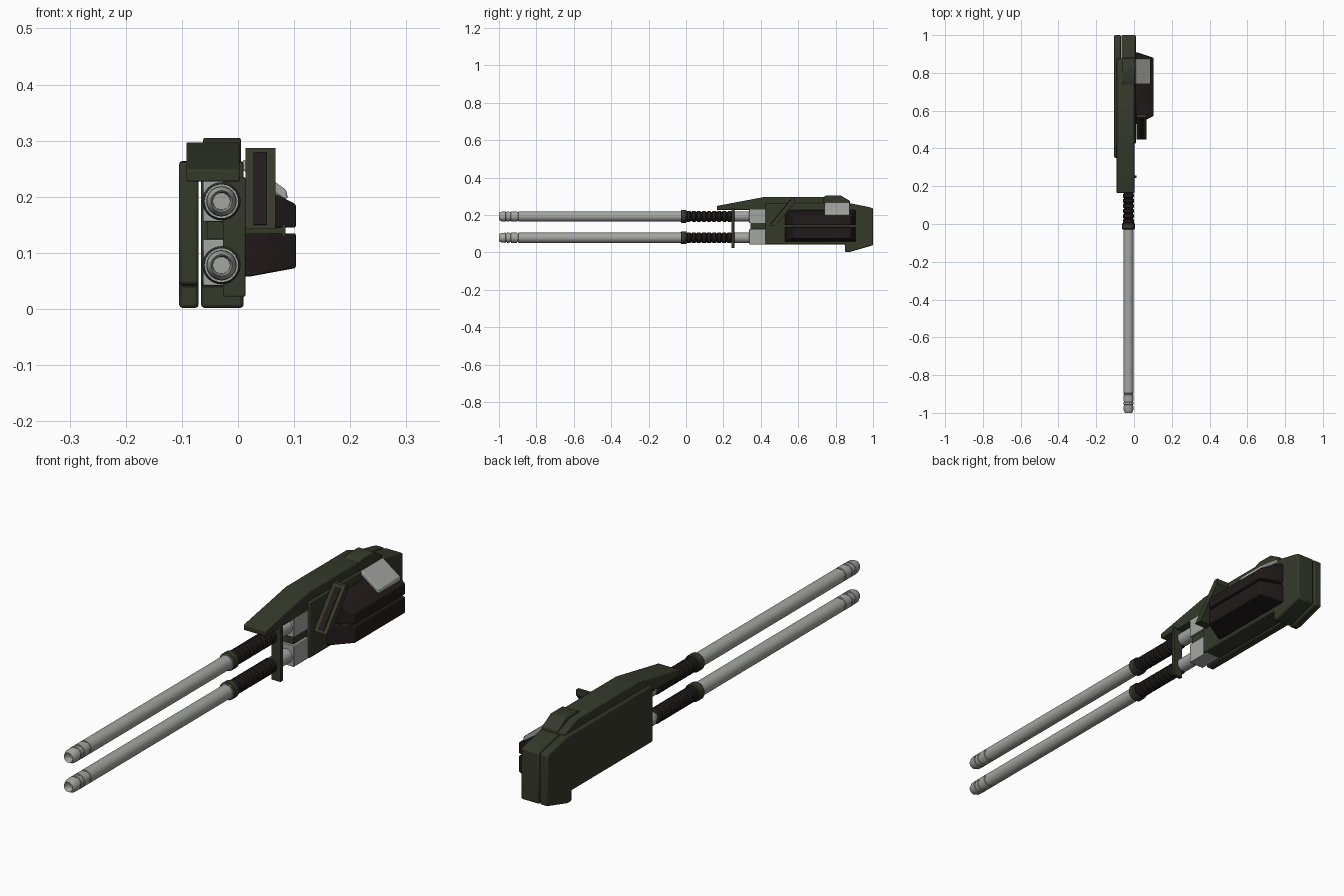
import bpy, bmesh, math
from mathutils import Vector

if "Cube" in bpy.data.objects:
    bpy.data.objects.remove(bpy.data.objects["Cube"])


def material(name, rgb):
    m = bpy.data.materials.new(name)
    m.diffuse_color = (*rgb, 1)
    m.use_nodes = True
    m.node_tree.nodes["Principled BSDF"].inputs["Base Color"].default_value = m.diffuse_color
    return m


GREEN = material("olive_paint", (0.036, 0.041, 0.023))
DARK = material("dark_brown", (0.016, 0.011, 0.011))
STEEL = material("steel", (0.37, 0.38, 0.36))


def finish(bm, name, mat, bevel=0.0, segments=2):
    bmesh.ops.recalc_face_normals(bm, faces=bm.faces)
    mesh = bpy.data.meshes.new(name)
    bm.to_mesh(mesh)
    bm.free()
    obj = bpy.data.objects.new(name, mesh)
    bpy.context.collection.objects.link(obj)
    mesh.materials.append(mat)
    if bevel:
        mod = obj.modifiers.new("bevel", 'BEVEL')
        mod.width, mod.segments, mod.limit_method = bevel, segments, 'ANGLE'
    bpy.ops.object.select_all(action='DESELECT')
    obj.select_set(True)
    bpy.context.view_layer.objects.active = obj
    bpy.ops.object.shade_smooth_by_angle(angle=math.radians(35))
    return obj


def extrude(name, outline, start, offset, mat, bevel=0.0, to3d=lambda a, b, c: (c, a, b)):
    """Prism from a 2D outline; by default (y, z) points extruded along x."""
    bm = bmesh.new()
    face = bm.faces.new([bm.verts.new(to3d(a, b, start)) for a, b in outline])
    new = bmesh.ops.extrude_face_region(bm, geom=[face])["geom"]
    shift = Vector(to3d(0, 0, offset)) - Vector(to3d(0, 0, 0))
    bmesh.ops.translate(bm, vec=shift, verts=[v for v in new if isinstance(v, bmesh.types.BMVert)])
    return finish(bm, name, mat, bevel)


def box(name, lo, hi, mat, bevel=0.0):
    rect = [(lo[1], lo[2]), (hi[1], lo[2]), (hi[1], hi[2]), (lo[1], hi[2])]
    return extrude(name, rect, lo[0], hi[0] - lo[0], mat, bevel)


def lathe(name, profile, z, mat, x=-0.0295, sides=32):
    """Spin (y, radius) points around a lengthwise axis."""
    bm = bmesh.new()
    verts = [bm.verts.new((x, y, z + r)) for y, r in profile]
    edges = [bm.edges.new(p) for p in zip(verts, verts[1:])]
    bmesh.ops.spin(bm, geom=verts + edges, cent=(x, 0, z), axis=(0, 1, 0),
                   angle=2 * math.pi, steps=sides, use_duplicate=False)
    bmesh.ops.remove_doubles(bm, verts=bm.verts, dist=1e-5)
    return finish(bm, name, mat)


# Twin barrels with grooved muzzles, collars, ribbed sleeves and breech blocks
R = 0.027
tube = [(-0.97, 0), (-0.97, 0.015), (-0.995, 0.016), (-1.0, 0.019), (-0.985, 0.026)]
for g in (-0.96, -0.94, -0.9):
    tube += [(g - 0.004, R), (g - 0.003, R - 0.003), (g + 0.003, R - 0.003), (g + 0.004, R)]
tube += [(-0.03, R), (-0.03, 0.03), (-0.02, 0.031), (-0.02, 0.022), (0.26, 0.022),
         (0.26, R), (0.345, R), (0.345, 0)]
collar = [(-0.028, 0.02), (-0.028, 0.031), (-0.024, 0.034), (0, 0.034), (0.004, 0.031), (0.004, 0.02)]
ribs = [(0.0, 0.02)]
for i in range(9):
    y = 0.002 + i * 0.0272
    ribs += [(y, 0.024), (y + 0.005, 0.029), (y + 0.02, 0.029), (y + 0.025, 0.024)]
ribs += [(0.25, 0.02)]
for label, z in (("upper", 0.192), ("lower", 0.078)):
    lathe(label + "_barrel", tube, z, STEEL)
    lathe(label + "_collar", collar, z, GREEN)
    lathe(label + "_ribbed_sleeve", ribs, z, DARK)
    dz = 0.0 if label == "upper" else 0.008
    box(label + "_breech_block", (-0.062, 0.338, z - 0.036), (0.003, 0.44, z + 0.038 + dz), STEEL, 0.002)

# Bracket plate around the sleeves and rib between breech blocks
box("bracket_plate", (-0.027, 0.243, 0.022), (0.013, 0.258, 0.235), GREEN, 0.002)
box("block_divider", (-0.055, 0.345, 0.126), (-0.004, 0.44, 0.156), GREEN)


# Outer side slab and main body share one silhouette
def shell(front):
    return [(front, 0.043), (0.85, 0.043), (0.85, 0.002), (0.875, 0.002), (1.0, 0.038),
            (1.0, 0.235), (0.975, 0.243), (0.87, 0.264), (front, 0.262)]


extrude("side_slab", shell(0.35), -0.105, 0.035, GREEN, 0.006)
extrude("main_body", shell(0.425), -0.066, 0.076, GREEN, 0.006)

# Sloped hood and raised rear cap
hood = [(0.165, 0.227), (0.165, 0.248), (0.425, 0.297), (0.8, 0.297), (0.875, 0.268), (0.875, 0.227)]
extrude("top_hood", hood, -0.092, 0.095, GREEN, 0.003)
cap = [(0.735, 0.25), (0.735, 0.296), (0.755, 0.305), (0.825, 0.305), (0.878, 0.274), (0.878, 0.25)]
extrude("rear_cap", cap, -0.062, 0.067, GREEN, 0.003)

# Dark magazine halves on the right, tapering outward
plan = [(0.53, 0.907), (0.572, 0.88)]
for label, inner, outer, seam in (("upper", 0.227, 0.187, 0.145), ("lower", 0.058, 0.073, 0.135)):
    bm = bmesh.new()
    rings = []
    for x, far, (y0, y1) in ((0.005, inner, plan[0]), (0.022, inner, plan[0]), (0.103, outer, plan[1])):
        rings.append([bm.verts.new((x, y, z)) for y, z in ((y0, seam), (y1, seam), (y1, far), (y0, far))])
    for a, b in zip(rings, rings[1:]):
        for i in range(4):
            bm.faces.new((a[i], a[(i + 1) % 4], b[(i + 1) % 4], b[i]))
    bm.faces.new(rings[0])
    bm.faces.new(rings[-1])
    finish(bm, label + "_magazine", DARK, 0.003)
box("magazine_core", (0.005, 0.56, 0.13), (0.085, 0.87, 0.15), GREEN)

# Slanted sight fin with a dark inlaid strip
fin = [(0.447, 0.143), (0.565, 0.287), (0.58, 0.287), (0.58, 0.265), (0.48, 0.143)]
extrude("sight_fin", fin, 0.013, 0.054, GREEN)
strip = [(0.449, 0.151), (0.555, 0.280), (0.562, 0.276), (0.457, 0.147)]
extrude("sight_strip", strip, 0.028, 0.024, DARK)

# Tilted steel plate over the magazine
plate = [(0.006, 0.250), (0.010, 0.267), (0.086, 0.212), (0.089, 0.197), (0.080, 0.197)]
extrude("tilted_plate", plate, 0.74, 0.135, STEEL, 0.003, to3d=lambda a, b, c: (a, c, b))
